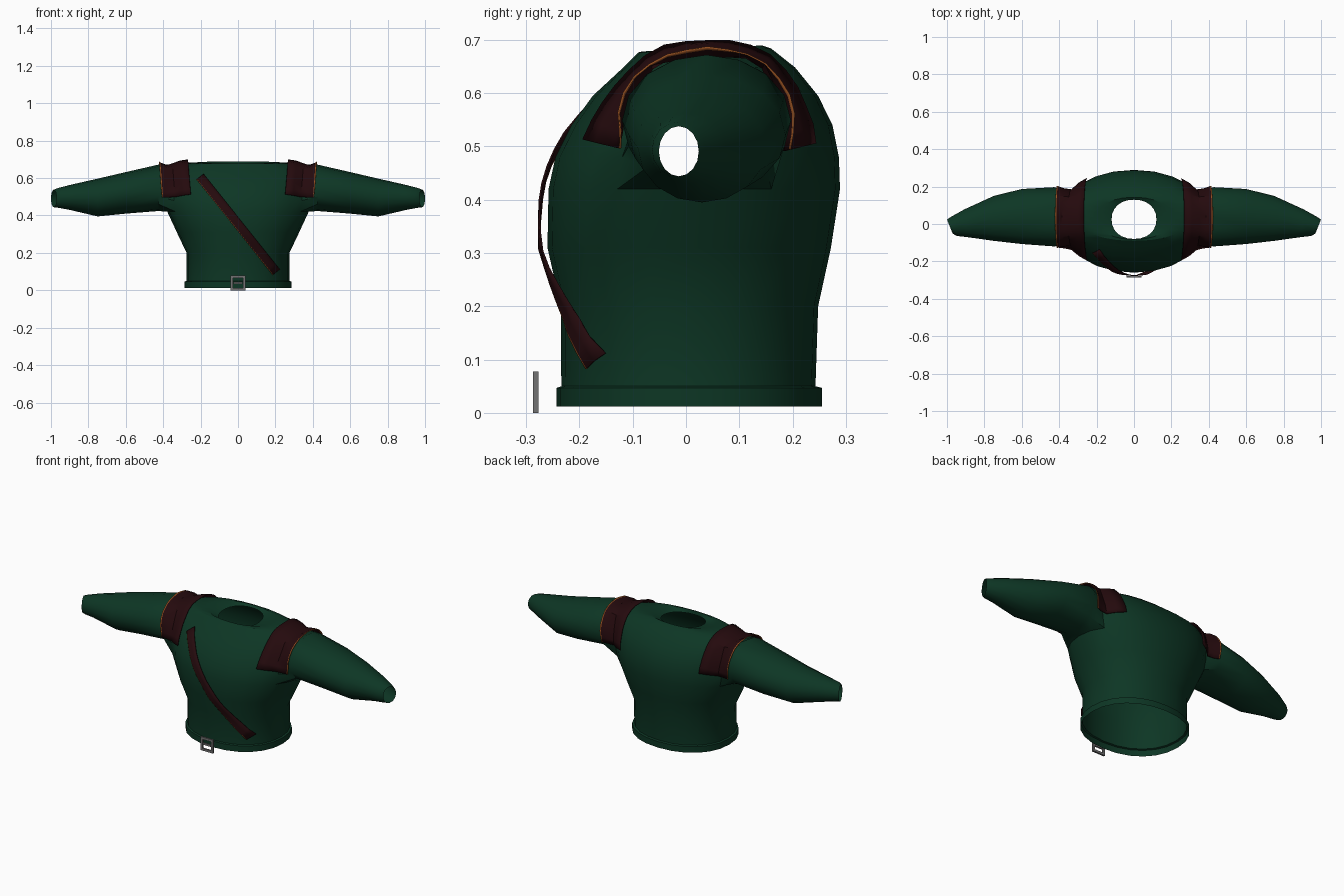
import bpy, bmesh
from math import sin, cos, pi, radians, copysign
from mathutils import Vector, Matrix
from mathutils.bvhtree import BVHTree

if "Cube" in bpy.data.objects:
    bpy.data.objects.remove(bpy.data.objects["Cube"])


def material(name, r, g, b):
    m = bpy.data.materials.new(name)
    m.use_nodes = True
    m.diffuse_color = (r, g, b, 1)
    m.roughness = 1
    m.specular_intensity = 0
    shader = m.node_tree.nodes["Principled BSDF"]
    shader.inputs["Base Color"].default_value = (r, g, b, 1)
    shader.inputs["Roughness"].default_value = 1
    shader.inputs["Specular IOR Level"].default_value = 0
    return m


green = material("green cloth", .004, .037, .018)
leather = material("dark red leather", .018, .003, .004)
orange = material("orange trim", .3, .08, .015)
grey = material("grey metal", .17, .17, .17)


def finish(bm, name, mats, angle=30):
    bmesh.ops.recalc_face_normals(bm, faces=bm.faces)
    mesh = bpy.data.meshes.new(name)
    bm.to_mesh(mesh)
    bm.free()
    for m in mats:
        mesh.materials.append(m)
    obj = bpy.data.objects.new(name, mesh)
    bpy.context.collection.objects.link(obj)
    bpy.ops.object.select_all(action='DESELECT')
    obj.select_set(True)
    bpy.context.view_layer.objects.active = obj
    bpy.ops.object.shade_smooth_by_angle(angle=radians(angle))
    return obj


def sheet(bm, rows):
    """Skin a grid of points; the last column becomes the trim."""
    grid = [[bm.verts.new(p) for p in row] for row in rows]
    last = len(rows[0]) - 2
    for a, b in zip(grid, grid[1:]):
        for j in range(last + 1):
            f = bm.faces.new((a[j], a[j + 1], b[j + 1], b[j]))
            f.material_index = int(j == last)


# Tunic body: rings of height, half width, front, back, tilt
N = 24
body = [
    (.012, .285, -.243, .255, 0),
    (.047, .285, -.243, .255, 0),
    (.05, .275, -.234, .243, 0),
    (.2, .275, -.235, .248, 0),
    (.31, .327, -.26, .272, 0),
    (.42, .378, -.258, .289, 0),
    (.48, .39, -.245, .287, 0),
    (.54, .395, -.215, .275, 0),
    (.595, .395, -.175, .248, 0),
    (.648, .385, -.118, .205, 0),
    (.68, .30, -.09, .16, .03),
    (.684, .2, -.082, .143, .05),
    (.668, .12, -.08, .13, .1),
]
# Sleeve: rings of reach, front, back, bottom, top, slant
sleeve = [
    (.425, -.12, .197, .424, .672, 0),
    (.6, -.107, .187, .41, .632, 0),
    (.75, -.09, .15, .395, .597, 0),
    (.9, -.07, .078, .43, .563, .1),
    (.965, -.064, .036, .442, .546, .35),
    (.985, -.051, .024, .444, .538, .4),
]


def soft(v):
    return copysign(abs(v) ** .92, v)


bm = bmesh.new()
rings = []
for z, w, y0, y1, tilt in body:
    ring = []
    for k in range(N):
        a = 2 * pi * k / N
        dy = soft(sin(a)) * (y1 - y0) / 2
        ring.append(bm.verts.new((w * soft(cos(a)), (y0 + y1) / 2 + dy, z + tilt * dy)))
    rings.append(ring)

LOW, HIGH = 5, 9          # rows that bound the armholes
for r in range(len(rings) - 1):
    for k in range(N):
        at_side = k in (N - 2, N - 1, 0, 1) or k in range(10, 14)
        if LOW <= r < HIGH and at_side:
            continue
        n = (k + 1) % N
        bm.faces.new((rings[r][k], rings[r][n], rings[r + 1][n], rings[r + 1][k]))

# Sleeves grow from the armhole edges and stay open at the cuff
for side, ks in ((1, [-2, -1, 0, 1, 2]), (-1, [14, 13, 12, 11, 10])):
    loop = [rings[LOW][k] for k in ks]
    loop += [rings[r][ks[-1]] for r in range(LOW + 1, HIGH)]
    loop += [rings[HIGH][k] for k in reversed(ks)]
    loop += [rings[r][ks[0]] for r in range(HIGH - 1, LOW, -1)]
    count = len(loop)
    for x, y0, y1, z0, z1, slant in sleeve:
        new = []
        for i in range(count):
            a = radians(225) + 2 * pi * i / count
            dy = cos(a) * (y1 - y0) / 2
            new.append(bm.verts.new((side * (x + slant * dy), (y0 + y1) / 2 + dy,
                                     (z0 + z1) / 2 + sin(a) * (z1 - z0) / 2)))
        for i in range(count):
            j = (i + 1) % count
            bm.faces.new((loop[i], loop[j], new[j], new[i]))
        loop = new
bmesh.ops.recalc_face_normals(bm, faces=bm.faces)
surface = BVHTree.FromBMesh(bm)
finish(bm, "tunic", [green])


def drape(origin, direction, offset, outward):
    hit = surface.ray_cast(Vector(origin), Vector(direction))[0]
    return (hit if hit else Vector(origin)) + Vector(outward) * offset


# Shoulder bands draped over each shoulder, with a trimmed outer edge
STEPS = 16
for side, label in ((1, "left"), (-1, "right")):
    rows = []
    for s in range(STEPS + 1):
        a = radians(14 + 152 * s / STEPS)
        ray = (0, cos(a), sin(a))
        row = []
        for x in (.268, .31, .35, .385, .415, .421):
            px = side * (x - .02 * (1 - sin(a)))
            row.append(drape((px, .04, .455), ray, .018, ray))
        rows.append(row)
    bm = bmesh.new()
    sheet(bm, rows)
    band = finish(bm, label + "_shoulder_band", [leather, orange])
    band.modifiers.new("thickness", 'SOLIDIFY').thickness = .003

# Diagonal chest strap with a trimmed lower edge, bowed off the chest
start, end = Vector((-.203, 0, .608)), Vector((.205, 0, .097))
along = (end - start).normalized()
across = Vector((along.z, 0, -along.x))
rows = []
for s in range(STEPS + 1):
    centre = start.lerp(end, s / STEPS)
    gap = .011 + .008 * sin(pi * s / STEPS)
    row = []
    for w in (-.024, 0, .021, .024):
        p = centre + across * w
        row.append(drape((p.x, -1, p.z), (0, 1, 0), gap, (0, -1, 0)))
    rows.append(row)
bm = bmesh.new()
sheet(bm, rows)
strap = finish(bm, "chest_strap", [leather, orange])
strap.modifiers.new("thickness", 'SOLIDIFY').thickness = .003

# Square belt buckle with a short prong
bm = bmesh.new()
bars = [(0, .0065, .08, .013), (0, .0715, .08, .013),
        (-.0335, .039, .013, .078), (.0335, .039, .013, .078), (0, .04, .05, .01)]
for x, z, w, h in bars:
    bmesh.ops.create_cube(bm, size=1, matrix=Matrix.Translation((x, -.282, z))
                          @ Matrix.Diagonal((w, .01, h, 1)))
finish(bm, "buckle", [grey])
